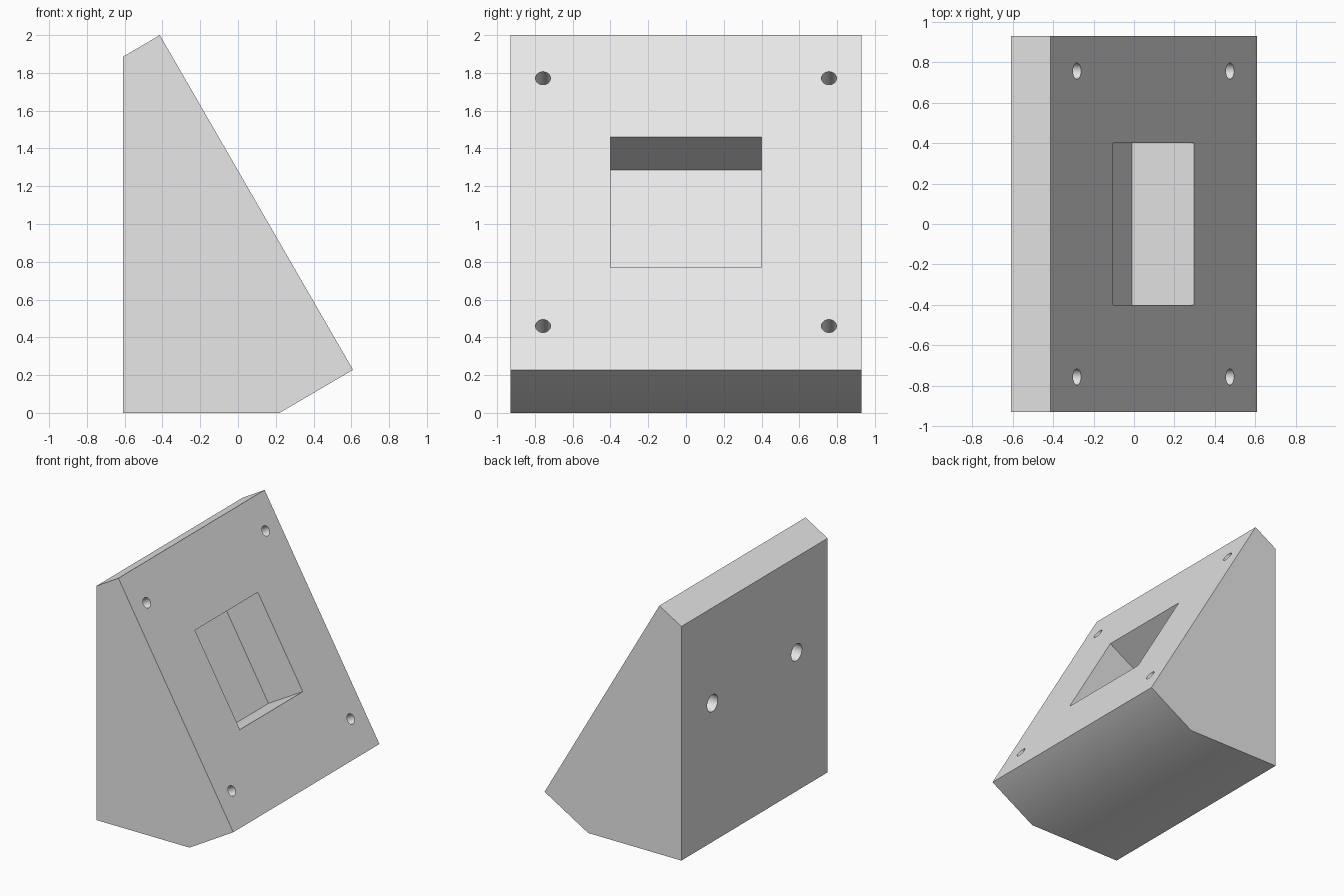
import bpy
import bmesh
import math
from mathutils import Matrix

if "Cube" in bpy.data.objects:
    bpy.data.objects.remove(bpy.data.objects["Cube"])

HALF_WIDTH = 0.93
SLOPE = math.radians(60)    # tilt that turns +z into the slope normal
BACK = math.radians(-90)    # tilt that turns +z into the back normal

grey = bpy.data.materials.new("light grey")
grey.diffuse_color = (0.8, 0.8, 0.8, 1)
grey.use_nodes = True
grey.node_tree.nodes["Principled BSDF"].inputs["Base Color"].default_value = grey.diffuse_color


def add_object(name, bm):
    bmesh.ops.recalc_face_normals(bm, faces=bm.faces)
    mesh = bpy.data.meshes.new(name)
    bm.to_mesh(mesh)
    bm.free()
    mesh.materials.append(grey)
    obj = bpy.data.objects.new(name, mesh)
    bpy.context.collection.objects.link(obj)
    return obj


def frame(point, tilt):
    return Matrix.Translation(point) @ Matrix.Rotation(tilt, 4, 'Y')


def hole_cutter(name, point, tilt, radius, depth):
    bm = bmesh.new()
    bmesh.ops.create_cone(bm, cap_ends=True, segments=32, radius1=radius,
                          radius2=radius, depth=2 * depth,
                          matrix=frame(point, tilt))
    return add_object(name, bm)


def pocket_cutter(name, point, tilt, size, depth):
    bm = bmesh.new()
    scale = Matrix.Diagonal((size, size, 2 * depth, 1))
    bmesh.ops.create_cube(bm, size=1, matrix=frame(point, tilt) @ scale)
    return add_object(name, bm)


# Wedge body: side profile extruded across the width
profile = [(-0.61, 0), (0.22, 0), (0.609, 0.228), (-0.414, 2.0), (-0.61, 1.885)]
bm = bmesh.new()
side = bm.faces.new([bm.verts.new((x, -HALF_WIDTH, z)) for x, z in profile])
new = bmesh.ops.extrude_face_region(bm, geom=[side])["geom"]
bmesh.ops.translate(bm, vec=(0, 2 * HALF_WIDTH, 0),
                    verts=[v for v in new if isinstance(v, bmesh.types.BMVert)])
body = add_object("wedge_body", bm)

# Square pocket in the slope, corner screw holes, and mounting holes in the back
cutters = [pocket_cutter("pocket_cutter", (0.097, 0, 1.115), SLOPE, 0.8, 0.353)]
for s in (-1, 1):
    for x, z in ((-0.282, 1.772), (0.475, 0.46)):
        cutters.append(hole_cutter("screw_hole_cutter", (x, s * 0.757, z),
                                   SLOPE, 0.04, 0.25))
    cutters.append(hole_cutter("mounting_hole_cutter", (-0.61, s * 0.535, 1.117),
                               BACK, 0.068, 0.3))

bpy.context.view_layer.objects.active = body
body.select_set(True)
for cutter in cutters:
    cutter.hide_render = True
    mod = body.modifiers.new("cut", 'BOOLEAN')
    mod.operation = 'DIFFERENCE'
    mod.solver = 'EXACT'
    mod.object = cutter
    bpy.ops.object.modifier_apply(modifier=mod.name)
    bpy.data.objects.remove(cutter)

# Smooth hole walls and the shallow bend under the body, sharp elsewhere
bpy.ops.object.shade_smooth_by_angle(angle=math.radians(35))
